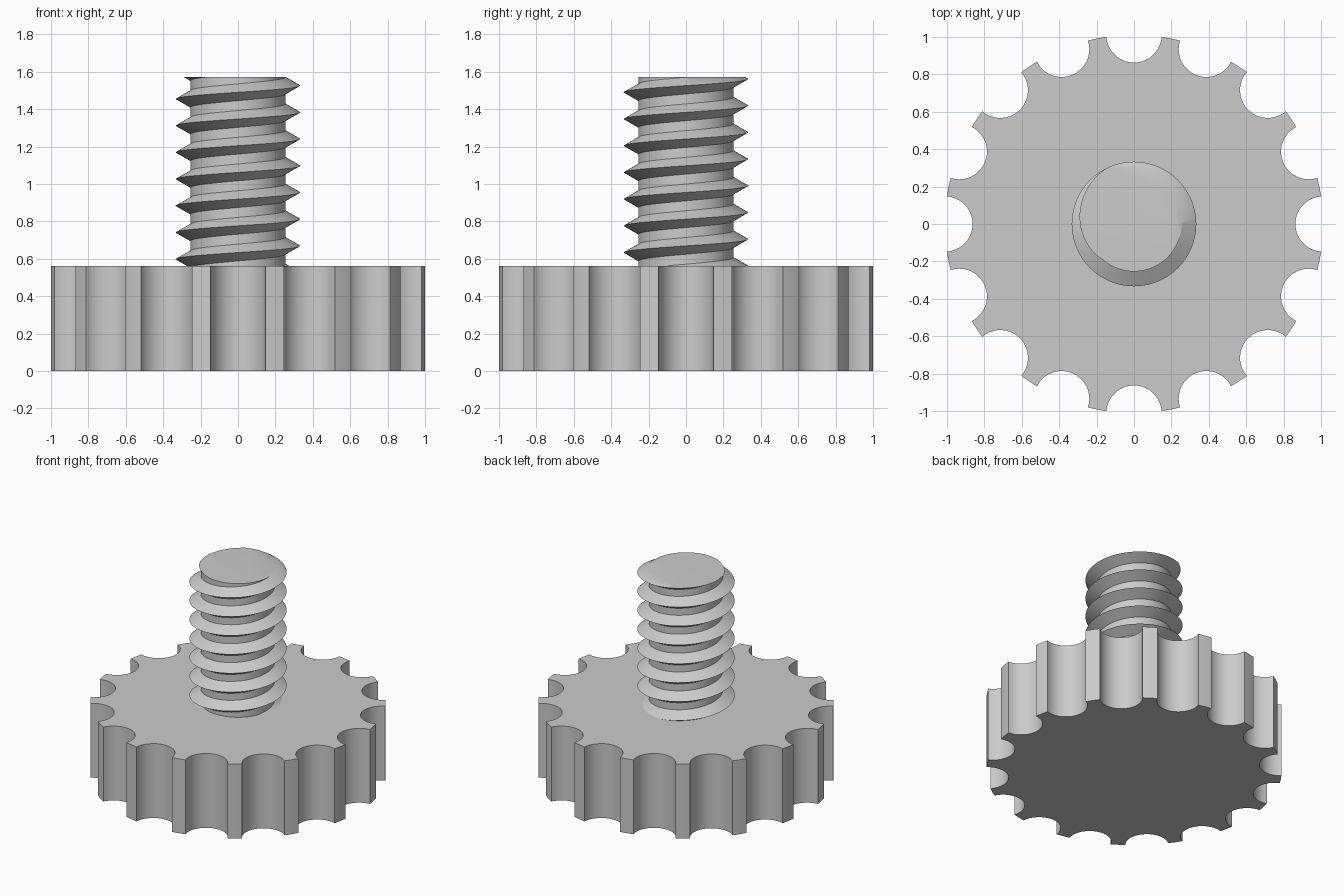
import bpy, bmesh
from math import sin, cos, pi, asin
from mathutils import Vector

cube = bpy.data.objects.get("Cube")
if cube:
    bpy.data.objects.remove(cube, do_unlink=True)

# Overall sizes
HEAD_R, HEAD_H, NOTCHES, NOTCH_R = 1.011, 0.562, 16, 0.148
ROOT_R, CREST_R, PITCH, HALF_W = 0.254, 0.333, 0.1428, 0.045
TOP, CREST_AT_FRONT_X = 1.572, 1.526

grey = bpy.data.materials.new("plain grey")
grey.use_nodes = True
colour = (0.6, 0.6, 0.6, 1)
grey.diffuse_color = colour
grey.node_tree.nodes["Principled BSDF"].inputs["Base Color"].default_value = colour


def finish(bm, name):
    bmesh.ops.recalc_face_normals(bm, faces=bm.faces)
    mesh = bpy.data.meshes.new(name)
    bm.to_mesh(mesh)
    bm.free()
    mesh.materials.append(grey)
    obj = bpy.data.objects.new(name, mesh)
    bpy.context.collection.objects.link(obj)
    bpy.ops.object.select_all(action='DESELECT')
    obj.select_set(True)
    bpy.context.view_layer.objects.active = obj
    bpy.ops.object.shade_smooth_by_angle(angle=pi / 6)
    return obj


# Knurled head: a disc outline with round notches, extruded upward
def head_outline(arc_steps=20, tooth_steps=4):
    half = 2 * asin(NOTCH_R / (2 * HEAD_R))
    step = 2 * pi / NOTCHES
    points = []
    for k in range(NOTCHES):
        centre = Vector((cos(k * step), sin(k * step), 0)) * HEAD_R
        start, end = 1.5 * pi - half / 2, 0.5 * pi + half / 2
        for i in range(arc_steps + 1):
            a = k * step + start + (end - start) * i / arc_steps
            points.append(centre + Vector((cos(a), sin(a), 0)) * NOTCH_R)
        for i in range(1, tooth_steps):
            a = k * step + half + (step - 2 * half) * i / tooth_steps
            points.append(Vector((cos(a), sin(a), 0)) * HEAD_R)
    return points


bm = bmesh.new()
base = bm.faces.new([bm.verts.new(p) for p in head_outline()])
raised = bmesh.ops.extrude_face_region(bm, geom=[base], use_keep_orig=True)
bmesh.ops.translate(bm, vec=(0, 0, HEAD_H),
                    verts=[v for v in raised["geom"] if isinstance(v, bmesh.types.BMVert)])
finish(bm, "knurled_head")

# Threaded shaft: a V profile swept along a helix, trimmed flat at both ends
SEG = 72
turns_down = int((CREST_AT_FRONT_X - HEAD_H) / PITCH) + 3
bm = bmesh.new()
rows = []
for i in range(-turns_down * SEG, 3 * SEG + 1):
    a = 2 * pi * i / SEG
    z = CREST_AT_FRONT_X + PITCH * i / SEG
    rows.append([bm.verts.new((r * cos(a), r * sin(a), z + dz))
                 for r, dz in ((ROOT_R, -HALF_W), (CREST_R, 0), (ROOT_R, HALF_W))])
for i in range(len(rows) - 1):
    here, after = rows[i], rows[i + 1]
    for j in range(2):
        bm.faces.new((here[j], after[j], after[j + 1], here[j + 1]))
    if i + SEG + 1 < len(rows):
        bm.faces.new((here[2], after[2], rows[i + SEG + 1][0], rows[i + SEG][0]))
for z, direction in ((TOP, 1), (HEAD_H - 0.02, -1)):
    cut = bmesh.ops.bisect_plane(
        bm, geom=bm.verts[:] + bm.edges[:] + bm.faces[:], dist=1e-6,
        plane_co=(0, 0, z), plane_no=(0, 0, direction), clear_outer=True)
    rim = [e for e in cut["geom_cut"] if isinstance(e, bmesh.types.BMEdge)]
    bmesh.ops.edgeloop_fill(bm, edges=rim)
finish(bm, "threaded_shaft")
